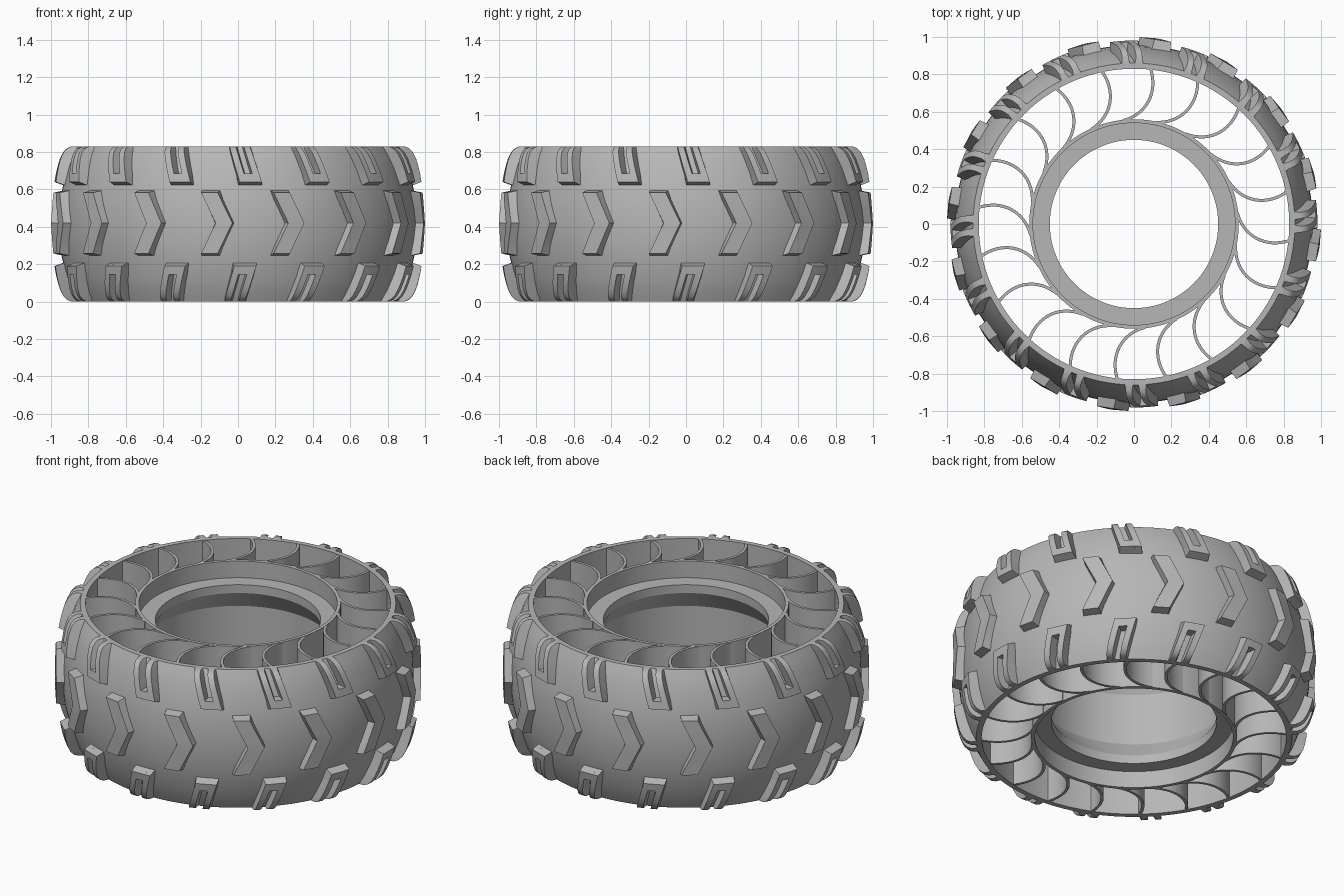
import bpy
import bmesh
import math
from mathutils import Vector
from mathutils.geometry import interpolate_bezier

HEIGHT = 0.83
MID = HEIGHT / 2
TREADS = 16
SPOKES = 20

cube = bpy.data.objects.get("Cube")
if cube:
    bpy.data.objects.remove(cube, do_unlink=True)

grey = bpy.data.materials.new("rubber_grey")
grey.use_nodes = True
grey.diffuse_color = (0.47, 0.47, 0.47, 1)
grey.node_tree.nodes["Principled BSDF"].inputs["Base Color"].default_value = grey.diffuse_color


def finish(name, bm):
    """Turn a bmesh into a shaded object."""
    bmesh.ops.recalc_face_normals(bm, faces=bm.faces[:])
    mesh = bpy.data.meshes.new(name)
    bm.to_mesh(mesh)
    bm.free()
    mesh.materials.append(grey)
    obj = bpy.data.objects.new(name, mesh)
    bpy.context.collection.objects.link(obj)
    bpy.ops.object.select_all(action="DESELECT")
    obj.select_set(True)
    bpy.context.view_layer.objects.active = obj
    bpy.ops.object.shade_smooth_by_angle(angle=math.radians(30))
    return obj


def polar(r, phi, z):
    """Point at an angle measured from the front towards +x."""
    return Vector((r * math.sin(phi), -r * math.cos(phi), z))


def skin(bm, sections, closed=False):
    """Join equal cross-sections into a tube, capped unless closed."""
    rings = [[bm.verts.new(p) for p in s] for s in sections]
    pairs = list(zip(rings, rings[1:]))
    if closed:
        pairs.append((rings[-1], rings[0]))
    else:
        bm.faces.new(rings[0])
        bm.faces.new(rings[-1])
    for a, b in pairs:
        for i in range(len(a)):
            j = (i + 1) % len(a)
            bm.faces.new((a[i], a[j], b[j], b[i]))


def lathe(name, profile, steps=144):
    bm = bmesh.new()
    skin(bm, [[polar(r, math.tau * k / steps, z) for r, z in profile]
              for k in range(steps)], closed=True)
    return finish(name, bm)


def lookup(table, z):
    """Radius at height z, from half a profile given from middle to edge."""
    d = min(abs(z - MID), MID)
    for (d0, r0), (d1, r1) in zip(table, table[1:]):
        if d <= d1:
            return r0 + (r1 - r0) * (d - d0) / (d1 - d0)
    return table[-1][1]


def mirrored(half):
    """Full outline, bottom to top, from a middle-to-edge half profile."""
    return [(r, MID - d) for d, r in reversed(half)] + [(r, MID + d) for d, r in half[1:]]


# Barrel-shaped casing
CASING = [(0, 0.957), (0.08, 0.954), (0.16, 0.945), (0.23, 0.93),
          (0.30, 0.91), (0.36, 0.888), (MID, 0.86)]
lathe("outer_casing", mirrored(CASING) + [(0.83, HEIGHT), (0.83, 0)])

# Hub with a recessed lip at both ends and a wider drum between them
HUB = [(0, 0.52), (0.155, 0.52), (0.265, 0.45), (0.315, 0.45),
       (0.315, 0.54), (MID, 0.54)]
lathe("hub", mirrored(HUB) + [(0.56, HEIGHT), (0.56, 0)])

# Curved spokes
bm = bmesh.new()
curve = interpolate_bezier(Vector((0.085, 0.84)), Vector((0.13, 0.72)),
                           Vector((0.08, 0.59)), Vector((-0.06, 0.552)), 18)
for k in range(SPOKES):
    turn = math.tau * k / SPOKES
    cs, sn = math.cos(turn), math.sin(turn)
    sections = []
    for i, p in enumerate(curve):
        along = (curve[min(i + 1, 17)] - curve[max(i - 1, 0)]).normalized()
        side = Vector((-along.y, along.x)) * 0.008
        section = []
        for q, z in ((p - side, 0.002), (p + side, 0.002),
                     (p + side, HEIGHT - 0.002), (p - side, HEIGHT - 0.002)):
            section.append(Vector((q.x * cs - q.y * sn, q.x * sn + q.y * cs, z)))
        sections.append(section)
    skin(bm, sections)
finish("spokes", bm)

# Outer face of the raised tread
TREAD = [(0, 1.0), (0.17, 0.993), (0.23, 0.98), (0.29, 0.97),
         (0.35, 0.952), (0.385, 0.935), (0.405, 0.915), (MID, 0.89)]
DRAFT = 0.009


def strip(bm, stations, turn):
    """Tread block through stations of (z, foot z, left angle, right angle)."""
    sections = []
    for z, foot, left, right in stations:
        top = lookup(TREAD, z)
        base = lookup(CASING, foot) - 0.012
        sections.append([polar(base, turn + left - DRAFT, foot),
                         polar(top, turn + left, z),
                         polar(top, turn + right, z),
                         polar(base, turn + right + DRAFT, foot)])
    skin(bm, sections)


# Arrow-shaped blocks around the middle
bm = bmesh.new()
for k in range(TREADS):
    stations = []
    for i in range(-4, 5):
        z = MID + 0.005 + 0.163 * i / 4
        foot = z + (math.copysign(0.013, i) if abs(i) == 4 else 0)
        left = -0.12 - 0.08 * abs(i) / 4
        stations.append((z, foot, left, left + 0.09))
    strip(bm, stations, math.tau * k / TREADS)
finish("centre_treads", bm)

# Slanted U-shaped blocks on both shoulders
LUG_START, LUG_WIDTH, LEG = 0.225, 0.12, 0.037
LEVELS = [LUG_START, 0.27, 0.31, 0.35, 0.385, 0.405, MID]


def shoulder(name, sign, shift):
    bm = bmesh.new()

    def block(levels, offset, width, turn):
        stations = []
        for i, d in enumerate(levels):
            slant = 0.06 * (MID - d) / (MID - LUG_START)
            left = shift + slant - LUG_WIDTH / 2 + offset
            foot = d - 0.022 if i == 0 else d
            stations.append((MID + sign * d, MID + sign * foot, left, left + width))
        strip(bm, stations, turn)

    for k in range(TREADS):
        turn = math.tau * k / TREADS
        block(LEVELS, 0, LEG, turn)
        block(LEVELS, LUG_WIDTH - LEG, LEG, turn)
        block(LEVELS[:2], LEG, LUG_WIDTH - 2 * LEG, turn)
    return finish(name, bm)


shoulder("upper_shoulder_treads", 1, 0.01)
shoulder("lower_shoulder_treads", -1, -0.02)
